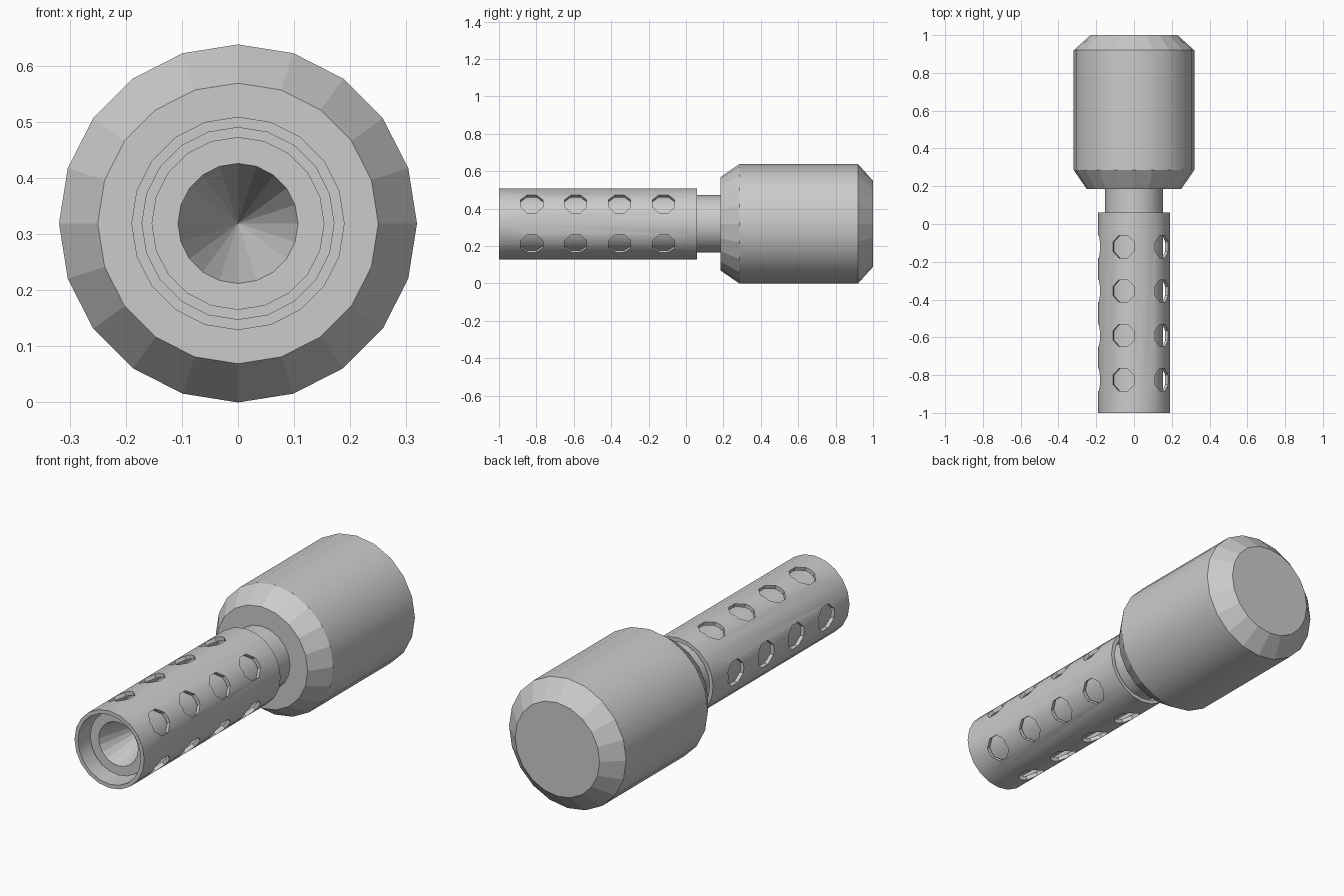
import bpy, bmesh
from math import cos, sin, pi, radians
from mathutils import Matrix

if "Cube" in bpy.data.objects:
    bpy.data.objects.remove(bpy.data.objects["Cube"])

SIDES = 20
R = 0.319          # body radius, also the height of the axis


def lathe(name, profile, closed=False):
    """Revolve (y, radius) points around the long axis."""
    bm = bmesh.new()
    rings = []
    for y, r in profile:
        if r == 0:
            rings.append([bm.verts.new((0, y, R))] * SIDES)
        else:
            rings.append([bm.verts.new((r * cos(2 * pi * i / SIDES), y,
                                        R + r * sin(2 * pi * i / SIDES)))
                          for i in range(SIDES)])
    pairs = list(zip(rings, rings[1:]))
    if closed:
        pairs.append((rings[-1], rings[0]))
    for a, b in pairs:
        for i in range(SIDES):
            j = (i + 1) % SIDES
            bm.faces.new(dict.fromkeys((a[i], a[j], b[j], b[i])))
    if not closed:
        for ring in (rings[0], rings[-1]):
            if ring[0] is not ring[1]:
                bm.faces.new(ring)
    bmesh.ops.recalc_face_normals(bm, faces=bm.faces)
    return to_object(name, bm)


def to_object(name, bm):
    mesh = bpy.data.meshes.new(name)
    bm.to_mesh(mesh)
    bm.free()
    obj = bpy.data.objects.new(name, mesh)
    bpy.context.collection.objects.link(obj)
    return obj


def smooth(obj):
    """Smooth the straight walls, keep chamfers and cones faceted."""
    bpy.ops.object.select_all(action='DESELECT')
    obj.select_set(True)
    bpy.context.view_layer.objects.active = obj
    bpy.ops.object.shade_smooth_by_angle(angle=radians(30))
    for p in obj.data.polygons:
        if abs(p.normal.y) > 0.1:
            p.use_smooth = False


# Thick rear body with a chamfer at both ends
body = lathe("body", [(0.185, 0.25), (0.285, R), (0.92, R), (1.0, 0.23)])

# Inner barrel with a tapered bore, also visible as the neck
barrel = lathe("inner_barrel", [(-0.58, 0), (-0.93, 0.107),
                                (-0.93, 0.154), (0.19, 0.154)])

# Open-ended shroud around the barrel
shroud = lathe("shroud", [(-1.0, 0.19), (0.06, 0.19),
                          (0.06, 0.171), (-1.0, 0.171)], closed=True)

# Vent holes: five octagons around, four rows along
bm = bmesh.new()
for y in (-0.825, -0.59, -0.355, -0.12):
    for k in range(5):
        m = (Matrix.Translation((0, y, R))
             @ Matrix.Rotation(radians(36 + 72 * k) + pi / 2, 4, 'Y')
             @ Matrix.Translation((0, 0, 0.18))
             @ Matrix.Rotation(pi / 8, 4, 'Z'))
        bmesh.ops.create_cone(bm, cap_ends=True, segments=8, radius1=0.064,
                              radius2=0.064, depth=0.14, matrix=m)
cutter = to_object("vent_cutter", bm)
cutter.hide_render = True

cut = shroud.modifiers.new("vents", 'BOOLEAN')
cut.operation = 'DIFFERENCE'
cut.solver = 'EXACT'
cut.object = cutter
bpy.context.view_layer.objects.active = shroud
bpy.ops.object.modifier_apply(modifier=cut.name)
bpy.data.objects.remove(cutter)

for part in (body, barrel, shroud):
    smooth(part)
